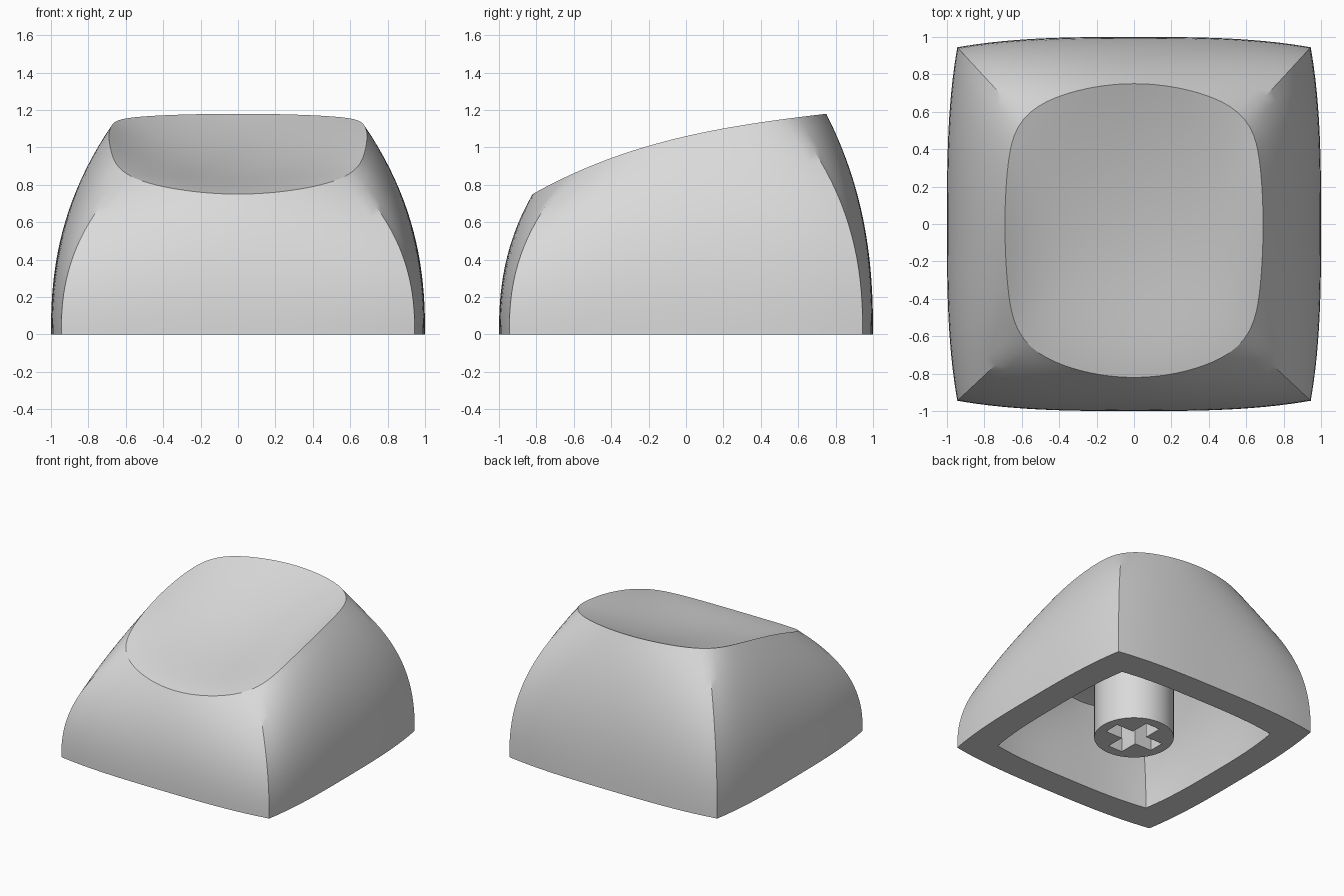
import bpy, bmesh, math

SEG = 32      # segments along each side of the cap
SIDE = 20     # rings up the walls
DISH = 18     # rings across the dished top

if "Cube" in bpy.data.objects:
    bpy.data.objects.remove(bpy.data.objects["Cube"])

grey = bpy.data.materials.new("light grey plastic")
grey.use_nodes = True
grey.diffuse_color = (0.7, 0.7, 0.7, 1)
grey.node_tree.nodes["Principled BSDF"].inputs["Base Color"].default_value = (0.7, 0.7, 0.7, 1)


def finish(bm, name):
    """Turn a bmesh into a named object."""
    bmesh.ops.recalc_face_normals(bm, faces=bm.faces)
    mesh = bpy.data.meshes.new(name)
    bm.to_mesh(mesh)
    bm.free()
    mesh.materials.append(grey)
    ob = bpy.data.objects.new(name, mesh)
    bpy.context.collection.objects.link(ob)
    return ob


def smooth(ob):
    bpy.ops.object.select_all(action="DESELECT")
    bpy.context.view_layer.objects.active = ob
    ob.select_set(True)
    bpy.ops.object.shade_smooth_by_angle(angle=math.radians(30))


# Directions round a unit square, corner to corner
steps = [math.tan((2 * i / SEG - 1) * math.pi / 4) for i in range(SEG)]
square = ([(1, t) for t in steps] + [(-t, 1) for t in steps]
          + [(-1, -t) for t in steps] + [(t, -1) for t in steps])


def base_point(qx, qy):
    """Square foot with sides that curve in towards the corners."""
    return qx * (1 - 0.055 * abs(qy) ** 3), qy * (1 - 0.055 * abs(qx) ** 3)


def rim_point(qx, qy):
    """Rim of the dish: four bowed sides joined by rounded corners."""
    n = 8
    r = (abs(qx) ** n + abs(qy) ** n) ** (1 / n)
    x, y = qx / r, qy / r
    depth = 0.75 if y > 0 else 0.82
    return 0.69 * x * (1 - 0.08 * y * y), depth * y * (1 - 0.22 * x * x)


def rim_height(y):
    return 1.06 + 0.23 * y - 0.135 * y * y + 0.055 * y ** 3


def bowl(x, y):
    """Tilted shallow bowl of the dish."""
    return 0.92 + 0.258 * y + 0.118 * y * y + 0.22 * x * x


def dome(bm, scale):
    """Walls and dished top; returns the foot ring of vertices."""
    def add_ring(points):
        return [bm.verts.new([c * f for c, f in zip(p, scale)]) for p in points]

    rings = []
    for k in range(SIDE + 1):                       # bulging walls
        s = k / SIDE
        g = s ** 2.4
        points = []
        for q in square:
            (bx, by), (rx, ry) = base_point(*q), rim_point(*q)
            points.append((bx + (rx - bx) * g, by + (ry - by) * g, rim_height(ry) * s))
        rings.append(add_ring(points))
    for k in range(DISH - 1, 0, -1):                # dish, blended into the rim
        r = k / DISH
        points = []
        for q in square:
            rx, ry = rim_point(*q)
            lip = (rim_height(ry) - bowl(rx, ry)) * r ** 5
            points.append((rx * r, ry * r, bowl(rx * r, ry * r) + lip))
        rings.append(add_ring(points))
    for a, b in zip(rings, rings[1:]):
        bridge(bm, a, b)
    centre = add_ring([(0, 0, bowl(0, 0))])[0]
    last = rings[-1]
    for i, v in enumerate(last):
        bm.faces.new((v, last[(i + 1) % len(last)], centre))
    return rings[0]


def bridge(bm, a, b):
    for i in range(len(a)):
        j = (i + 1) % len(a)
        bm.faces.new((a[i], a[j], b[j], b[i]))


# Hollow cap: outer skin, inner skin and flat foot between them
bm = bmesh.new()
outer = dome(bm, (1, 1, 1))
inner = dome(bm, (0.77, 0.77, 0.82))
bridge(bm, outer, inner)
smooth(finish(bm, "cap_shell"))

# Round mounting stem
bm = bmesh.new()
bmesh.ops.create_cone(bm, cap_ends=True, segments=64, radius1=0.3, radius2=0.3, depth=0.82)
bmesh.ops.translate(bm, verts=bm.verts, vec=(0, 0, 0.43))
stem = finish(bm, "mounting_stem")

# Cross-shaped socket cut up into the stem
w, l = 0.065, 0.22
arm = [(l, -w), (l, w), (w, w)]
bm = bmesh.new()
outline = []
for c, s in [(1, 0), (0, 1), (-1, 0), (0, -1)]:
    outline += [bm.verts.new((x * c - y * s, x * s + y * c, -0.1)) for x, y in arm]
face = bm.faces.new(outline)
top = bmesh.ops.extrude_face_region(bm, geom=[face])["geom"]
bmesh.ops.translate(bm, vec=(0, 0, 0.55),
                    verts=[v for v in top if isinstance(v, bmesh.types.BMVert)])
cutter = finish(bm, "socket_cutter")
cutter.hide_render = True

cut = stem.modifiers.new("socket", "BOOLEAN")
cut.operation = "DIFFERENCE"
cut.solver = "EXACT"
cut.object = cutter
bpy.context.view_layer.objects.active = stem
bpy.ops.object.modifier_apply(modifier=cut.name)
bpy.data.objects.remove(cutter)
smooth(stem)
